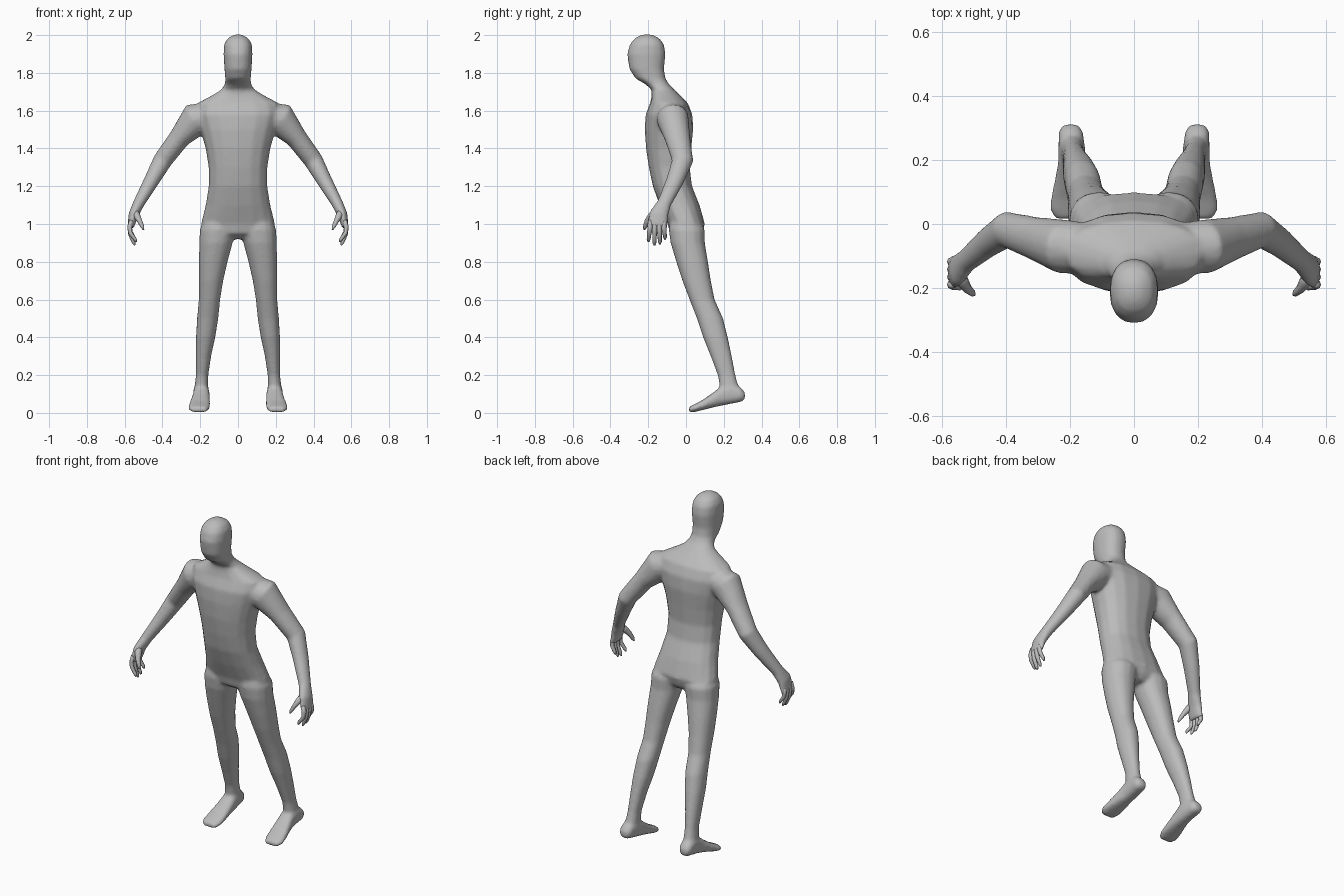
import bpy, bmesh, math
from mathutils import Vector

SIDES = 16
skin = bpy.data.materials.new("light grey skin")
skin.diffuse_color = (0.5, 0.5, 0.5, 1)


def ring(c, u, v, power=2.0, n=SIDES):
    """Rounded cross-section around c with half axes u and v."""
    pts = []
    for i in range(n):
        a = 2 * math.pi * i / n
        ca, sa = math.cos(a), math.sin(a)
        p = 2 / power
        pts.append(Vector(c) + Vector(u) * math.copysign(abs(ca) ** p, ca)
                   + Vector(v) * math.copysign(abs(sa) ** p, sa))
    return pts


def loft(bm, rings, side=1):
    """Closed skin through the rings, optionally mirrored in x."""
    rows = [[bm.verts.new((p.x * side, p.y, p.z)) for p in r] for r in rings]
    n = len(rows[0])
    for a, b in zip(rows, rows[1:]):
        for i in range(n):
            j = (i + 1) % n
            bm.faces.new((a[i], a[j], b[j], b[i]))
    bm.faces.new(rows[0][::-1])
    bm.faces.new(rows[-1])


def level(z, x0, x1, y0, y1, power=2.2):
    return ring(((x0 + x1) / 2, (y0 + y1) / 2, z),
                ((x1 - x0) / 2, 0, 0), (0, (y1 - y0) / 2, 0), power)


def tube(path, n=SIDES):
    """Rings across a path of (x, y, z, radius across, radius in y)."""
    out = []
    for i, (x, y, z, ra, ry) in enumerate(path):
        a, b = path[max(i - 1, 0)], path[min(i + 1, len(path) - 1)]
        t = (Vector(b[:3]) - Vector(a[:3])).normalized()
        u = (Vector((0, 1, 0)) - t * t.y).normalized()
        out.append(ring((x, y, z), u * ry, t.cross(u) * ra, 2.0, n))
    return out


def finish(bm, name):
    bmesh.ops.recalc_face_normals(bm, faces=bm.faces)
    me = bpy.data.meshes.new(name)
    bm.to_mesh(me)
    bm.free()
    me.materials.append(skin)
    me.shade_smooth()
    ob = bpy.data.objects.new(name, me)
    bpy.context.collection.objects.link(ob)
    return ob


# Torso, neck and head: z, half width, front y, back y
TRUNK = [
    (0.92, 0.08, -0.04, 0.06), (0.95, 0.17, -0.085, 0.085), (1.0, 0.197, -0.097, 0.1),
    (1.1, 0.172, -0.14, 0.072), (1.2, 0.156, -0.176, 0.032), (1.3, 0.156, -0.197, 0.02),
    (1.4, 0.172, -0.212, 0.028), (1.5, 0.2, -0.218, 0.038), (1.58, 0.225, -0.214, 0.034),
    (1.64, 0.215, -0.19, 0.01), (1.68, 0.14, -0.182, -0.03), (1.71, 0.09, -0.182, -0.06),
    (1.74, 0.07, -0.215, -0.09), (1.77, 0.068, -0.268, -0.108), (1.82, 0.072, -0.3, -0.116),
    (1.9, 0.077, -0.312, -0.108), (1.95, 0.074, -0.298, -0.116), (1.98, 0.058, -0.275, -0.137),
    (1.996, 0.035, -0.25, -0.165), (2.004, 0.012, -0.22, -0.19)]

# Leg: z, inner x, outer x, front y, back y
LEG = [
    (1.04, 0.04, 0.17, -0.08, 0.06), (0.97, 0.01, 0.203, -0.092, 0.1),
    (0.9, 0.028, 0.205, -0.082, 0.1), (0.8, 0.055, 0.208, -0.052, 0.117),
    (0.7, 0.078, 0.208, -0.02, 0.132), (0.6, 0.094, 0.208, 0.018, 0.152),
    (0.5, 0.104, 0.217, 0.057, 0.197), (0.4, 0.12, 0.223, 0.09, 0.222),
    (0.3, 0.142, 0.223, 0.13, 0.243), (0.2, 0.157, 0.223, 0.168, 0.262),
    (0.14, 0.157, 0.23, 0.178, 0.278), (0.09, 0.16, 0.23, 0.18, 0.285)]

# Foot: y, inner x, outer x, sole z, top z
FOOT = [
    (0.312, 0.175, 0.222, 0.07, 0.11), (0.29, 0.16, 0.236, 0.058, 0.135),
    (0.24, 0.153, 0.237, 0.048, 0.16), (0.19, 0.15, 0.238, 0.038, 0.145),
    (0.14, 0.148, 0.248, 0.028, 0.105), (0.08, 0.146, 0.262, 0.013, 0.064),
    (0.04, 0.152, 0.264, 0.003, 0.044), (0.016, 0.166, 0.245, 0.002, 0.032)]

# Arm and palm: centre, radius across, radius in y
ARM = [
    (0.12, -0.08, 1.58, 0.07, 0.08), (0.225, -0.07, 1.555, 0.09, 0.085),
    (0.31, -0.045, 1.455, 0.057, 0.068), (0.4, -0.018, 1.335, 0.051, 0.057),
    (0.46, -0.06, 1.225, 0.041, 0.047), (0.525, -0.115, 1.11, 0.031, 0.038),
    (0.553, -0.145, 1.05, 0.027, 0.052), (0.569, -0.152, 0.98, 0.017, 0.054)]

bm = bmesh.new()
loft(bm, [level(z, -h, h, f, b, 2.3) for z, h, f, b in TRUNK])
for s in (1, -1):
    loft(bm, [level(*r) for r in LEG], s)
    loft(bm, [ring(((a + b) / 2, y, (c + d) / 2), ((b - a) / 2, 0, 0),
                   (0, 0, (d - c) / 2), 2.5) for y, a, b, c, d in FOOT], s)
    loft(bm, tube(ARM), s)
body = finish(bm, "body")

# Fuse the limbs into one skin and soften the joins
fuse = body.modifiers.new("fuse", 'REMESH')
fuse.mode = 'VOXEL'
fuse.voxel_size = 0.009
fuse.use_smooth_shade = True
soften = body.modifiers.new("soften", 'SMOOTH')
soften.factor = 0.5
soften.iterations = 8

# Fingers: y at knuckle, y at tip, tip x, tip z
FINGERS = [(-0.19, -0.198, 0.538, 0.905), (-0.166, -0.167, 0.546, 0.887),
           (-0.142, -0.138, 0.548, 0.893), (-0.118, -0.111, 0.546, 0.918)]
for s, label in ((1, "left"), (-1, "right")):
    bm = bmesh.new()
    for ya, yb, tx, tz in FINGERS:
        ym, zm = (ya + yb) / 2, 0.5 * (1.0 + tz)
        loft(bm, tube([(0.565, ya, 1.02, 0.011, 0.011), (0.573, ya, 0.985, 0.013, 0.014),
                       (0.57, ym, zm, 0.011, 0.012), (tx + 0.006, yb, tz + 0.013, 0.009, 0.01),
                       (tx, yb, tz, 0.004, 0.005)], 8), s)
    finish(bm, label + "_fingers")

    # Thumb reaching forward and inward
    bm = bmesh.new()
    loft(bm, tube([(0.55, -0.15, 1.075, 0.018, 0.018), (0.536, -0.182, 1.045, 0.019, 0.02),
                   (0.52, -0.205, 1.015, 0.013, 0.015), (0.506, -0.217, 0.985, 0.01, 0.011),
                   (0.5, -0.221, 0.97, 0.004, 0.005)], 8), s)
    finish(bm, label + "_thumb")
